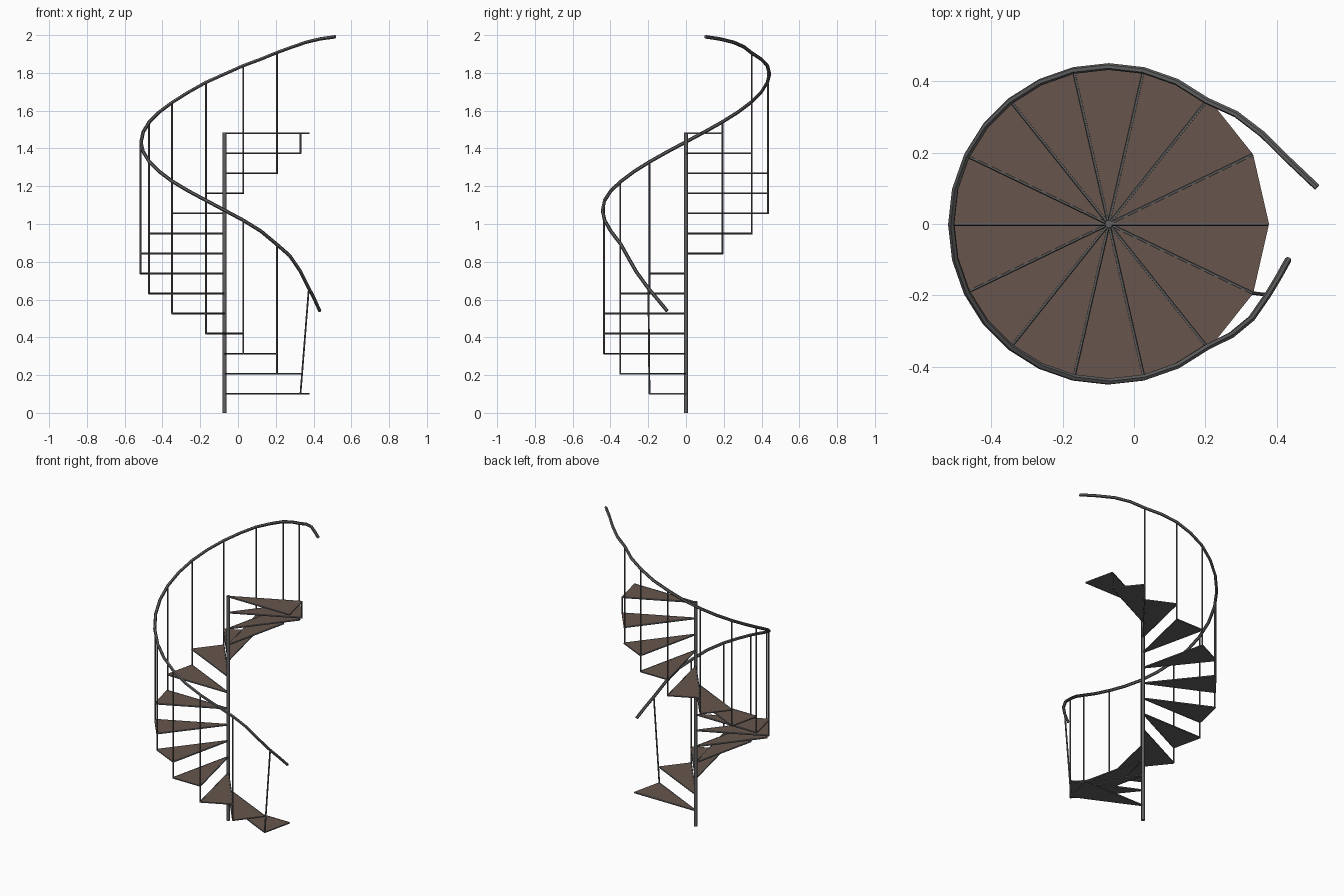
import bpy, bmesh, math
from mathutils import Vector

if "Cube" in bpy.data.objects:
    bpy.data.objects.remove(bpy.data.objects["Cube"])

CX, R, N = -0.071, 0.450, 14          # pole position, tread radius, tread count
STEP = 2 * math.pi / N
Z0, RISE = 0.102, 0.106


def material(name, col):
    m = bpy.data.materials.new(name)
    m.diffuse_color = (*col, 1)
    m.use_nodes = True
    m.node_tree.nodes["Principled BSDF"].inputs["Base Color"].default_value = m.diffuse_color
    return m


metal = material("dark grey metal", (0.115, 0.115, 0.118))
brown = material("brown tread", (0.135, 0.093, 0.074))


def polar(r, i, z):
    """Point at radius r, i steps clockwise from +x."""
    return Vector((CX + r * math.cos(-i * STEP), r * math.sin(-i * STEP), z))


def tube(name, pts, rad, res=1, smooth=False):
    """Round bar swept along a path, turned into a mesh."""
    cu = bpy.data.curves.new(name, 'CURVE')
    cu.dimensions = '3D'
    cu.bevel_depth, cu.bevel_resolution, cu.use_fill_caps = rad, res, True
    sp = cu.splines.new('POLY')
    sp.points.add(len(pts) - 1)
    for p, q in zip(sp.points, pts):
        p.co = (*q, 1)
    cu.materials.append(metal)
    ob = bpy.data.objects.new(name, cu)
    bpy.context.collection.objects.link(ob)
    bpy.ops.object.select_all(action='DESELECT')
    ob.select_set(True)
    bpy.context.view_layer.objects.active = ob
    bpy.ops.object.convert(target='MESH')
    if smooth:
        bpy.ops.object.shade_smooth_by_angle(angle=math.radians(50))
    else:
        for f in bpy.context.object.data.polygons:
            f.use_smooth = False
    return bpy.context.object


def tread(i, z, t=0.007):
    """Thin triangular tread: brown top, metal underside and edges."""
    bm = bmesh.new()
    rings = []
    for h in (z - t / 2, z + t / 2):
        rings.append([bm.verts.new(p) for p in
                      ((CX, 0, h), polar(R, i + 1, h), polar(R, i, h))])
    lo, hi = rings
    bm.faces.new(lo[::-1])
    bm.faces.new(hi).material_index = 1
    for a in range(3):
        b = (a + 1) % 3
        bm.faces.new((lo[a], lo[b], hi[b], hi[a]))
    bmesh.ops.recalc_face_normals(bm, faces=bm.faces)
    me = bpy.data.meshes.new("tread")
    bm.to_mesh(me)
    bm.free()
    me.materials.append(metal)
    me.materials.append(brown)
    bpy.context.collection.objects.link(bpy.data.objects.new(f"tread_{i + 1}", me))


# Centre pole
tube("centre_pole", [(CX, 0, 0), (CX, 0, 1.485)], 0.011, 2, True)

# Treads with a support bar along each side
for k in range(N):
    z = Z0 + RISE * k
    tread(k, z)
    for s in (k, k + 1):
        tube(f"tread_bar_{k + 1}", [(CX, 0, z), polar(R - 0.003, s, z)], 0.005)

# Handrail: flared start, helix, flared end
rail_z = [0.893, 1.02, 1.125, 1.225, 1.33, 1.435, 1.54, 1.645, 1.75, 1.838, 1.907]
RR = 0.442
path = [Vector(p) for p in ((0.433, -0.10, 0.54), (0.404, -0.152, 0.603),
                            (0.375, -0.20, 0.66), (0.33, -0.265, 0.75),
                            (0.273, -0.312, 0.833))]
for j, z in enumerate(rail_z):
    path.append(polar(RR, j + 2, z))
    if j < len(rail_z) - 1:
        mid = (z + rail_z[j + 1]) / 2 + (0.006 if j == 0 else 0)
        path.append(polar(RR, j + 2.5, mid))
path += [Vector(p) for p in ((0.287, 0.308, 1.937), (0.36, 0.252, 1.962),
                             (0.435, 0.178, 1.98), (0.514, 0.103, 1.991))]
tube("handrail", path, 0.0095, 1)

# Balusters: leaning first one, upright ones, short one under the top tread
tube("baluster_1", [polar(R - 0.004, 1, Z0), (0.375, -0.199, 0.66)], 0.005)
for j, z in enumerate(rail_z):
    tube(f"baluster_{j + 2}", [polar(R - 0.005, j + 2, Z0 + RISE * (j + 1)),
                               polar(R - 0.005, j + 2, z)], 0.005)
tube("baluster_top", [polar(R - 0.005, 13, Z0 + RISE * 12),
                      polar(R - 0.005, 13, Z0 + RISE * 13)], 0.005)
